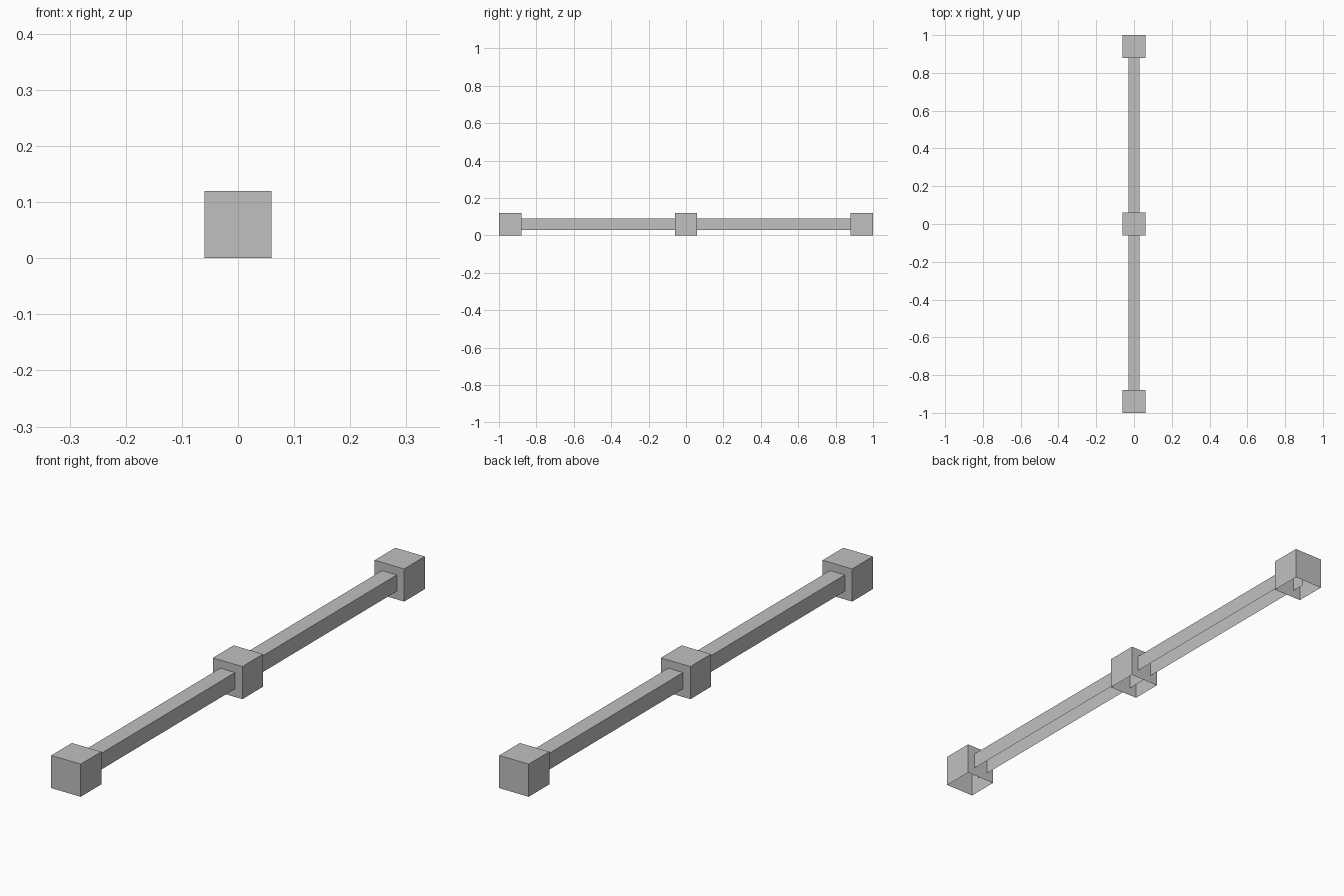
import bpy
import bmesh

if "Cube" in bpy.data.objects:
    bpy.data.objects.remove(bpy.data.objects["Cube"], do_unlink=True)

# One plain grey for every part
grey = bpy.data.materials.new("plain_grey")
grey.use_nodes = True
colour = (0.53, 0.53, 0.53, 1)
grey.diffuse_color = colour
grey.node_tree.nodes["Principled BSDF"].inputs["Base Color"].default_value = colour


def add_box(name, size, centre, is_open):
    """Flat-shaded box; faces whose normal meets the rule are left open."""
    bm = bmesh.new()
    bmesh.ops.create_cube(bm, size=1)
    bmesh.ops.scale(bm, vec=size, verts=bm.verts)
    bm.normal_update()
    gaps = [f for f in bm.faces if is_open(f.normal)]
    bmesh.ops.delete(bm, geom=gaps, context="FACES")
    mesh = bpy.data.meshes.new(name)
    bm.to_mesh(mesh)
    bm.free()
    mesh.materials.append(grey)
    obj = bpy.data.objects.new(name, mesh)
    obj.location = centre
    bpy.context.collection.objects.link(obj)
    return obj


POST = 0.12
BAR = 0.06
MID_Z = POST / 2
END_Y = 1 - POST / 2

# Three square blocks, hollow underneath
for name, y in (("front_block", -END_Y), ("middle_block", 0), ("back_block", END_Y)):
    add_box(name, (POST, POST, POST), (0, y, MID_Z), lambda n: n.z < -0.5)

# Rail running through the blocks, open underneath and at its buried ends
add_box("rail", (BAR, 2 * END_Y - 0.02, BAR), (0, 0, MID_Z),
        lambda n: n.z < -0.5 or abs(n.y) > 0.5)
